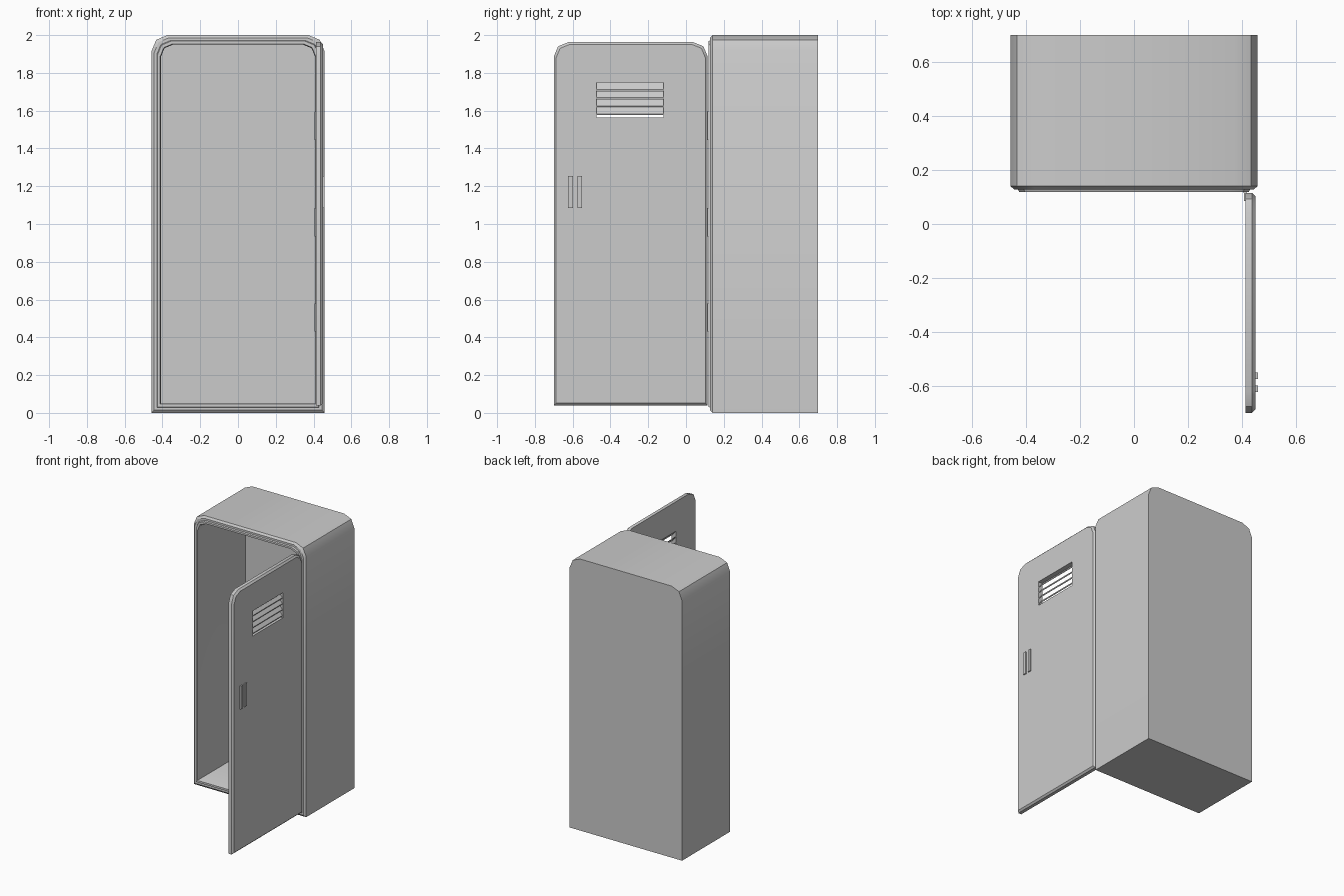
import bpy, bmesh, math

if "Cube" in bpy.data.objects:
    bpy.data.objects.remove(bpy.data.objects["Cube"])


def outline(u0, u1, v0, v1, r):
    """Square-bottomed panel outline with two-segment rounded top corners."""
    pts = [(u0, v0), (u1, v0)]
    for cu, start in ((u1 - r, 0), (u0 + r, 90)):
        for k in range(3):
            a = math.radians(start + 45 * k)
            pts.append((cu + r * math.cos(a), v1 - r + r * math.sin(a)))
    return pts


def finish(name, bm):
    bmesh.ops.recalc_face_normals(bm, faces=bm.faces)
    me = bpy.data.meshes.new(name)
    bm.to_mesh(me)
    bm.free()
    ob = bpy.data.objects.new(name, me)
    bpy.context.collection.objects.link(ob)
    return ob


def loft(name, rings):
    """Join successive rings of points and cap both ends."""
    bm = bmesh.new()
    loops = [[bm.verts.new(p) for p in ring] for ring in rings]
    n = len(loops[0])
    for a, b in zip(loops, loops[1:]):
        for i in range(n):
            j = (i + 1) % n
            bm.faces.new((a[i], a[j], b[j], b[i]))
    bm.faces.new(loops[0])
    bm.faces.new(loops[-1])
    return finish(name, bm)


def box(name, x, y, z):
    rect = [(x[0], y[0]), (x[1], y[0]), (x[1], y[1]), (x[0], y[1])]
    return loft(name, [[(px, py, h) for px, py in rect] for h in z])


def smooth(ob):
    bpy.ops.object.select_all(action='DESELECT')
    ob.select_set(True)
    bpy.context.view_layer.objects.active = ob
    bpy.ops.object.shade_smooth_by_angle(angle=math.radians(30))


# Cabinet shell: outer skin, bevelled front rim, raised lip, inner cavity
W = 0.458
steps = [(0, 0.70), (0, 0.14), (0.014, 0.128), (0.028, 0.128), (0.032, 0.118),
         (0.046, 0.118), (0.05, 0.128), (0.05, 0.67)]
cabinet = loft("cabinet", [
    [(u, y, v) for u, v in outline(-W + d, W - d, d, 2 - d, 0.085 - 0.4 * d)]
    for d, y in steps])
smooth(cabinet)

# Door, swung open at a right angle, with bevelled outer edge
door = loft("door", [
    [(x, u, v) for u, v in outline(-0.70 + d, 0.115 - d, 0.04 + d, 1.963 - d, 0.077 - 0.4 * d)]
    for d, x in [(0, 0.413), (0, 0.438), (0.012, 0.45)]])

# Vent opening cut through the door
VY, VZ = (-0.475, -0.12), (1.565, 1.75)
cutter = box("vent_cutter", (0.38, 0.5), VY, VZ)
cutter.hide_render = True
mod = door.modifiers.new("vent", 'BOOLEAN')
mod.operation = 'DIFFERENCE'
mod.solver = 'EXACT'
mod.object = cutter
bpy.context.view_layer.objects.active = door
bpy.ops.object.modifier_apply(modifier=mod.name)
bpy.data.objects.remove(cutter)
smooth(door)

# Louvre slats, low on the outside and high on the inside
for i in range(4):
    z = 1.577 + i * 0.0435
    sec = [(0.446, z), (0.446, z + 0.005), (0.416, z + 0.041), (0.416, z + 0.036)]
    loft(f"vent_slat_{i + 1}", [[(px, y, pz) for px, pz in sec] for y in VY])

# Pull handle: two upright bars on the outer face
for i, y in enumerate((-0.611, -0.563)):
    box(f"handle_bar_{i + 1}", (0.445, 0.459), (y - 0.0125, y + 0.0125), (1.085, 1.255))

# Hinges: leaf on the inner door face and a pin between door and cabinet
for i, z in enumerate((0.43, 0.935, 1.445)):
    box(f"hinge_leaf_{i + 1}", (0.408, 0.415), (0.085, 0.118), (z, z + 0.15))
    ring = [(0.412 + 0.007 * math.cos(k * math.pi / 4), 0.119 + 0.007 * math.sin(k * math.pi / 4))
            for k in range(8)]
    loft(f"hinge_pin_{i + 1}", [[(px, py, h) for px, py in ring] for h in (z, z + 0.15)])
